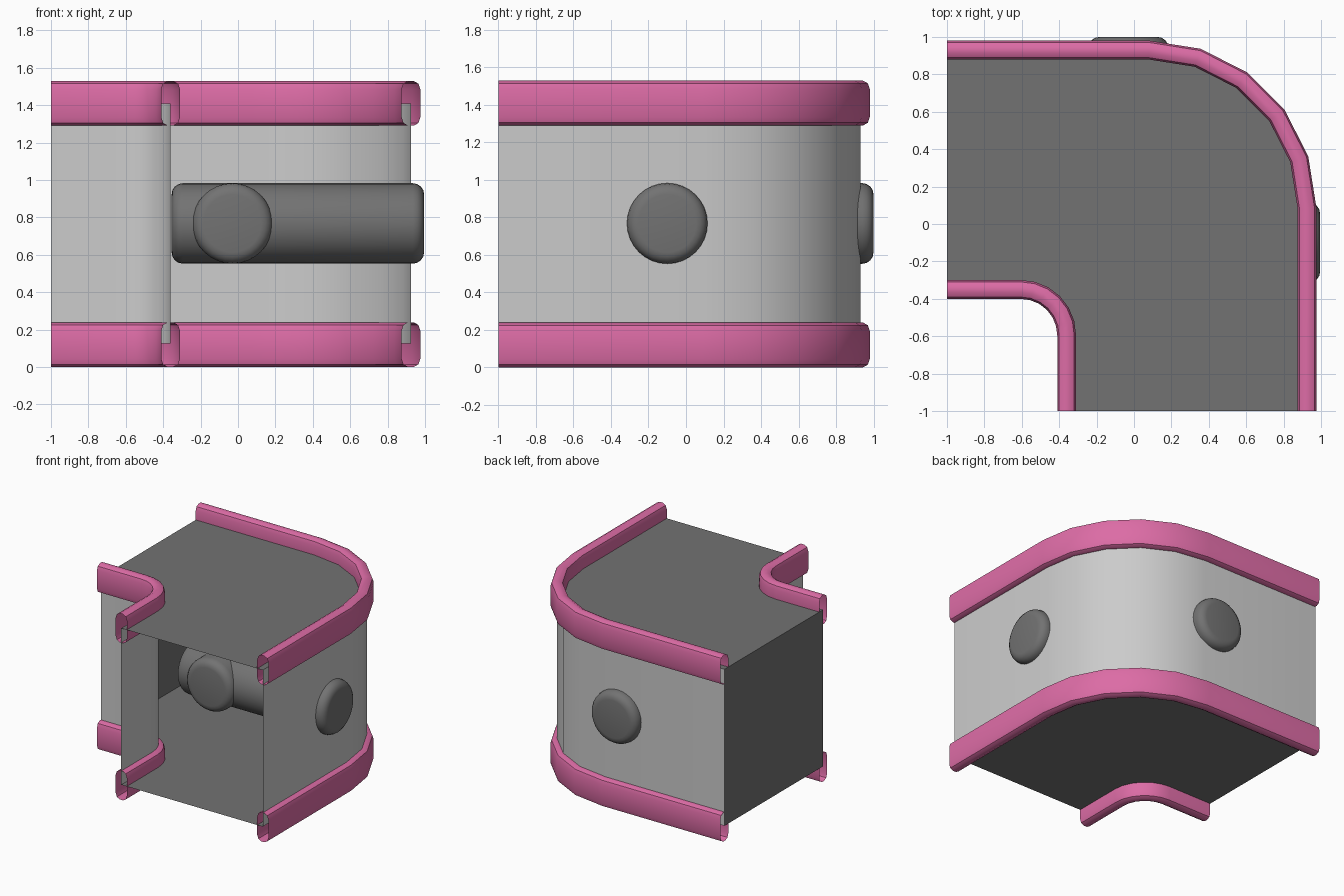
import bpy, bmesh, math
from mathutils import Vector, Matrix

if "Cube" in bpy.data.objects:
    bpy.data.objects.remove(bpy.data.objects["Cube"])


def material(name, color):
    m = bpy.data.materials.new(name)
    m.diffuse_color = color
    m.use_nodes = True
    m.node_tree.nodes["Principled BSDF"].inputs["Base Color"].default_value = m.diffuse_color
    return m


PINK = material("pink", (0.72, 0.15, 0.38, 1))
DARK = material("dark_grey", (0.17, 0.17, 0.17, 1))
Z0, Z1 = 0.125, 1.41


def make(name, verts, faces, mat=None, smooth=35):
    me = bpy.data.meshes.new(name)
    me.from_pydata(verts, [], faces)
    ob = bpy.data.objects.new(name, me)
    bpy.context.collection.objects.link(ob)
    if mat:
        me.materials.append(mat)
    if smooth:
        bpy.ops.object.select_all(action='DESELECT')
        ob.select_set(True)
        bpy.context.view_layer.objects.active = ob
        bpy.ops.object.shade_smooth_by_angle(angle=math.radians(smooth))
    return ob


def arc(cx, cy, r, n):
    """Quarter turn from +y round to +x."""
    return [Vector((cx + r * math.sin(t), cy + r * math.cos(t)))
            for t in (i * math.pi / 2 / n for i in range(n + 1))]


# plan paths of the two walls, outward side on the left
outer = [Vector((-1, 0.93))] + arc(0.08, 0.085, 0.845, 5) + [Vector((0.925, -1))]
inner = [Vector((-1, -0.35))] + arc(-0.605, -0.595, 0.245, 6) + [Vector((-0.36, -1))]
inner.reverse()


def wall(name, path):
    n = len(path)
    verts = [(p.x, p.y, z) for z in (Z0, Z1) for p in path]
    make(name, verts, [(i + 1, i, n + i, n + i + 1) for i in range(n - 1)])


def trim(name, path, zc):
    """Sweep an open-ended rounded tube along a path with mitred corners."""
    quarter = [(0.05, 0.075), (0.04, 0.105), (0.015, 0.119)]
    half = quarter + [(-u, z) for u, z in reversed(quarter)]
    prof = half + [(-u, -z) for u, z in half]
    k, verts, faces = len(prof), [], []
    for i, p in enumerate(path):
        a = (p - path[i - 1]).normalized() if i else (path[1] - p).normalized()
        b = (path[i + 1] - p).normalized() if i < len(path) - 1 else a
        na, nb = Vector((-a.y, a.x)), Vector((-b.y, b.x))
        m = (na + nb).normalized()
        m /= m.dot(na)
        verts += [(p.x + m.x * u, p.y + m.y * u, zc + z) for u, z in prof]
    for i in range(len(path) - 1):
        for j in range(k):
            j2 = (j + 1) % k
            faces.append((i * k + j, i * k + j2, (i + 1) * k + j2, (i + 1) * k + j))
    make(name, verts, faces, PINK, 30)


for label, path in (("outer", outer), ("inner", inner)):
    wall(label + "_wall", path)
    trim(label + "_bottom_trim", path, 0.12)
    trim(label + "_top_trim", path, Z1)

# floor, ceiling and the closed left end; the front end stays open
plan = outer + inner
idx = list(range(len(plan)))
make("floor", [(p.x, p.y, Z0) for p in plan], [idx], DARK, 0)
make("ceiling", [(p.x, p.y, Z1) for p in plan], [idx[::-1]], DARK, 0)
make("left_end_panel", [(-1, 0.93, Z0), (-1, -0.35, Z0), (-1, -0.35, Z1), (-1, 0.93, Z1)],
     [(0, 3, 2, 1)], DARK, 0)


def bolt(name, center, rotation, length=1.35, r=0.215, bevel=0.06):
    """Round bar with softened ends."""
    bm = bmesh.new()
    bmesh.ops.create_cone(bm, cap_ends=True, segments=32, radius1=r, radius2=r, depth=length)
    rims = [e for e in bm.edges if abs(e.verts[0].co.z - e.verts[1].co.z) < 1e-4]
    bmesh.ops.bevel(bm, geom=rims, offset=bevel, segments=4, profile=0.5, affect='EDGES')
    bmesh.ops.transform(bm, matrix=Matrix.Translation(center) @ rotation, verts=bm.verts)
    ob = make(name, [], [], DARK, 0)
    bm.to_mesh(ob.data)
    bm.free()
    ob.select_set(True)
    bpy.context.view_layer.objects.active = ob
    bpy.ops.object.shade_smooth_by_angle(angle=math.radians(35))


# crossing bars that poke out through the outer wall
bolt("side_bar", (0.32, -0.10, 0.768), Matrix.Rotation(math.pi / 2, 4, 'Y'))
bolt("back_bar", (-0.03, 0.325, 0.768), Matrix.Rotation(math.pi / 2, 4, 'X'))
